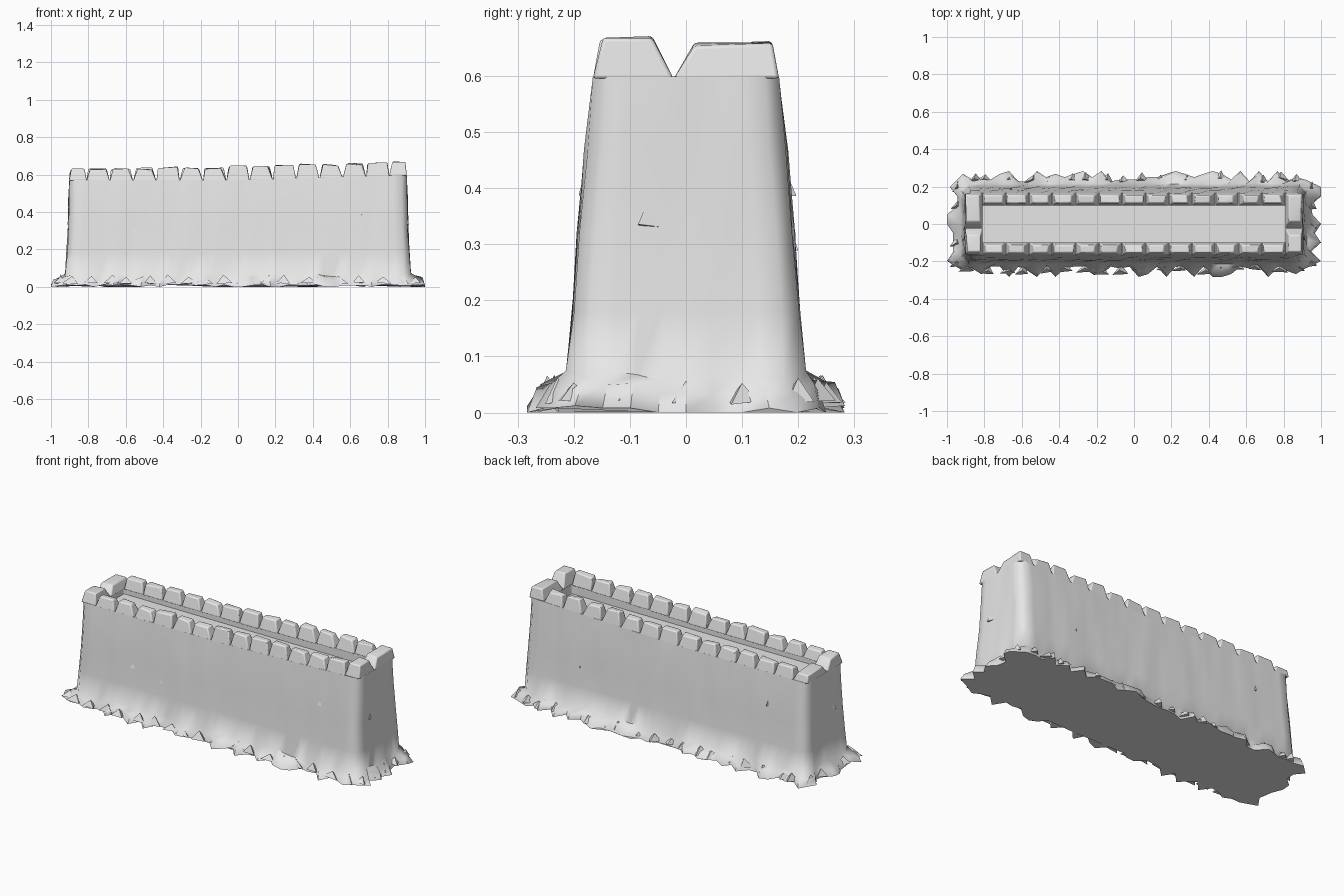
import bpy, bmesh, math, random
from mathutils import Vector

if "Cube" in bpy.data.objects:
    bpy.data.objects.remove(bpy.data.objects["Cube"])

random.seed(7)
stone = bpy.data.materials.new("grey stone")
stone.diffuse_color = (0.8, 0.8, 0.8, 1)
stone.use_nodes = True
stone.node_tree.nodes["Principled BSDF"].inputs["Base Color"].default_value = stone.diffuse_color


def finish(name, bm, angle=60):
    bmesh.ops.recalc_face_normals(bm, faces=bm.faces)
    mesh = bpy.data.meshes.new(name)
    bm.to_mesh(mesh)
    bm.free()
    mesh.materials.append(stone)
    for p in mesh.polygons:
        p.use_smooth = True
    mesh.set_sharp_from_angle(angle=math.radians(angle))
    ob = bpy.data.objects.new(name, mesh)
    bpy.context.collection.objects.link(ob)
    return ob


NL, NS = 38, 9  # points along each long and short side


def ring(hx, hy, r, out=None):
    """Corner-cut rectangle; out holds an outward push for each point."""
    pts = []
    for side in range(4):
        n = NL if side % 2 == 0 else NS
        for i in range(n):
            t = -1 + 2 * i / (n - 1)
            d = out[len(pts)] if out else 0
            along, across = (hx, hy) if side % 2 == 0 else (hy, hx)
            a, b = t * (along - r), across + d
            pts.append([(a, -b), (b, a), (-a, b), (-b, -a)][side])
    return pts


def rim(x):
    """Height of the notches, rising towards the right end."""
    return 0.572 + 0.03 * max(0, x)


def crest(x):
    """Height of the merlon tops."""
    return 0.643 + 0.022 * x


# Wall body: ragged foot, battered sides, rim and sunken walkway
bm = bmesh.new()
total = 2 * (NL + NS)
rag = [random.choice((-0.01, 0, 0.012, 0.03, 0.045)) for _ in range(total)]
half = [d * random.uniform(0.5, 1) for d in rag]
rows = [[(x, y, random.choice((0, 0.008, 0.012))) for x, y in ring(0.955, 0.238, 0.04, rag)],
        [(x, y, random.uniform(0.03, 0.055)) for x, y in ring(0.945, 0.228, 0.04, half)],
        [(x, y, random.uniform(0.055, 0.075)) for x, y in ring(0.925, 0.214, 0.04)]]
for hx, hy, z in ((0.915, 0.2, 0.18), (0.908, 0.191, 0.32), (0.905, 0.178, 0.47)):
    bumps = [random.uniform(-0.004, 0.004) for _ in range(total)]
    rows.append([(x, y, z) for x, y in ring(hx, hy, 0.03, bumps)])
rows.append([(x, y, rim(x)) for x, y in ring(0.902, 0.166, 0.025)])
rows.append([(x, y, rim(x)) for x, y in ring(0.81, 0.1, 0.005)])
rows.append([(x, y, 0.54) for x, y in ring(0.81, 0.1, 0.005)])
loops = [[bm.verts.new(p) for p in row] for row in rows]
for lo, hi in zip(loops, loops[1:]):
    for i in range(total):
        j = (i + 1) % total
        bm.faces.new((lo[i], lo[j], hi[j], hi[i]))
bm.faces.new(loops[0][::-1])
bm.faces.new(loops[-1])
finish("wall_body", bm)


def block(bm, bottom, top, z0, z1):
    """Tapered block between two (x0, x1, y0, y1) rectangles."""
    vs = []
    for (x0, x1, y0, y1), z in ((bottom, z0), (top, z1)):
        for x, y in ((x0, y0), (x1, y0), (x1, y1), (x0, y1)):
            jog = random.uniform(-0.006, 0.006) if z == z1 else 0
            vs.append(bm.verts.new((x + jog, y, z + jog)))
    for f in ((3, 2, 1, 0), (4, 5, 6, 7), (0, 1, 5, 4), (1, 2, 6, 5), (2, 3, 7, 6), (3, 0, 4, 7)):
        bm.faces.new([vs[i] for i in f])


def soften(ob):
    mod = ob.modifiers.new("worn edges", "BEVEL")
    mod.width = 0.006
    mod.segments = 2


# Merlons along the front and back
COUNT = 13
step = 1.62 / COUNT
for name, s in (("front_merlons", -1), ("back_merlons", 1)):
    bm = bmesh.new()
    for i in range(COUNT):
        c = -0.81 + step * (i + 0.5)
        w = step / 2
        t = w * random.uniform(0.62, 0.8)
        sh = random.uniform(-0.008, 0.008)
        yb = sorted((s * 0.097, s * 0.167))
        yt = sorted((s * 0.113, s * 0.153))
        block(bm, (c - w, c + w, *yb), (c - t + sh, c + t + sh, *yt),
              rim(c) - 0.006, crest(c) + random.uniform(-0.008, 0.006))
    soften(finish(name, bm))

# Paired end blocks, split by a notch just off the middle
for name, s in (("left_end_parapet", -1), ("right_end_parapet", 1)):
    bm = bmesh.new()
    xb = sorted((s * 0.808, s * 0.903))
    xt = sorted((s * 0.825, s * 0.895))
    z0, z1 = rim(s * 0.9) - 0.004, crest(s * 0.9)
    block(bm, (*xb, -0.166, -0.022), (*xt, -0.148, -0.06), z0, z1 + 0.005)
    block(bm, (*xb, -0.022, 0.166), (*xt, 0.015, 0.154), z0, z1 - 0.005)
    soften(finish(name, bm))

# Loose rubble shards around the foot
bm = bmesh.new()


def shard(bm, centre, size):
    c = Vector(centre)
    vs = []
    for d in ((-1, -0.7, -0.6), (1, -0.6, -0.6), (0.2, 1, -0.6), (0, 0, 1)):
        vs.append(bm.verts.new([c[k] + d[k] * size[k] * random.uniform(0.6, 1.1) for k in range(3)]))
    for f in ((0, 1, 2), (0, 1, 3), (1, 2, 3), (2, 0, 3)):
        bm.faces.new([vs[i] for i in f])


for s in (-1, 1):
    for i in range(18):
        x = -0.88 + i * 0.103 + random.uniform(-0.03, 0.03)
        shard(bm, (x, s * random.uniform(0.225, 0.25), 0.034), (0.05, 0.035, 0.03))
    for i in range(5):
        shard(bm, (s * 0.948, -0.2 + i * 0.1, 0.034), (0.035, 0.04, 0.03))
finish("foot_rubble", bm, 40)

# Small chips standing out of the wall faces
bm = bmesh.new()
for x, z in ((-0.55, 0.3), (-0.36, 0.26), (0.66, 0.4), (0.15, 0.12)):
    for s in (-1, 1):
        shard(bm, (s * -x, s * (0.197 - 0.035 * z), z), (0.014, 0.014, 0.028))
for s in (-1, 1):
    shard(bm, (s * 0.905, -0.07, 0.35), (0.012, 0.028, 0.03))
finish("wall_chips", bm, 40)
